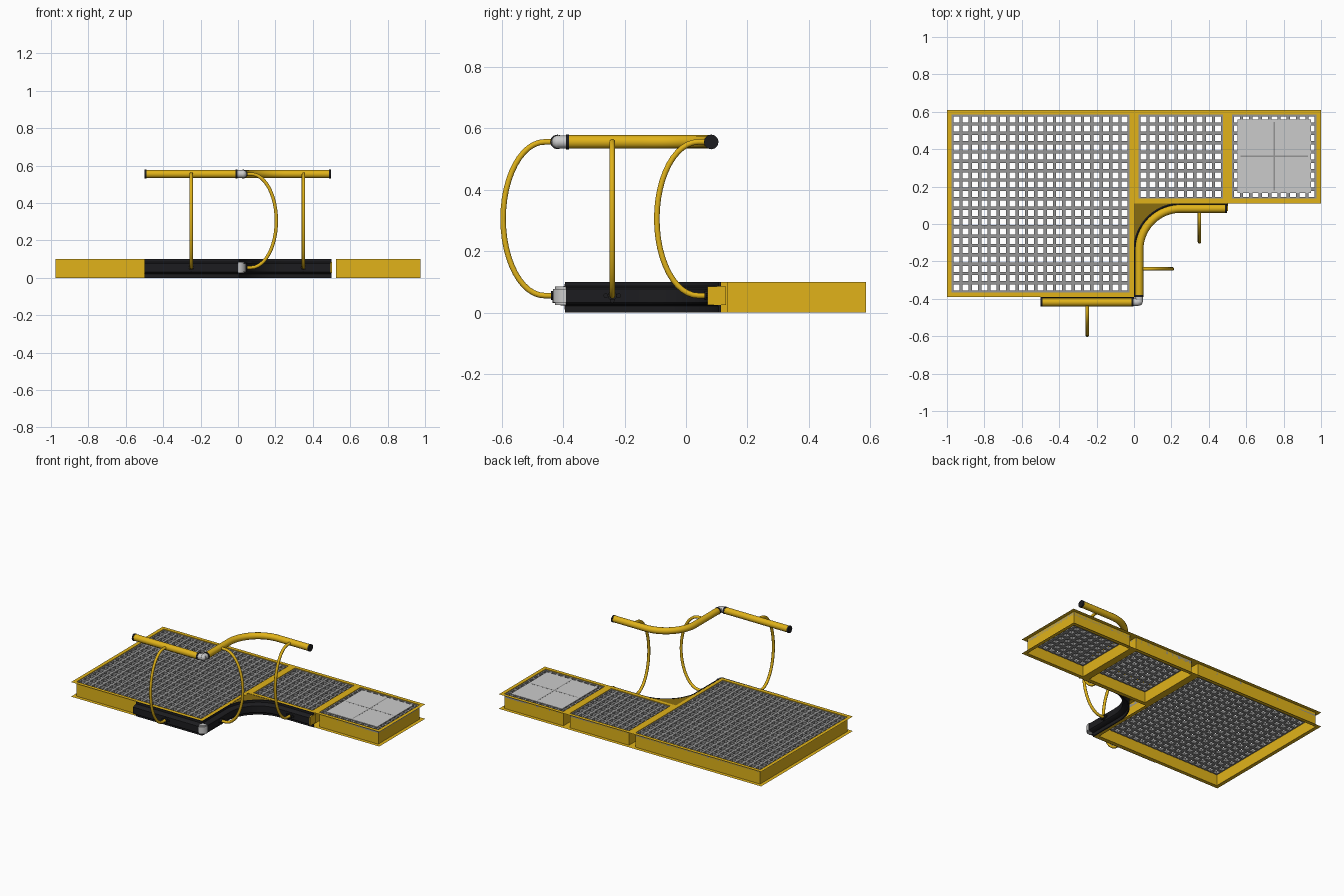
import bpy, bmesh
from math import sin, cos, pi, radians
from mathutils import Vector

if "Cube" in bpy.data.objects:
    bpy.data.objects.remove(bpy.data.objects["Cube"])


def mat(name, c):
    m = bpy.data.materials.new(name)
    m.diffuse_color = (*c, 1)
    m.use_nodes = True
    m.node_tree.nodes["Principled BSDF"].inputs["Base Color"].default_value = m.diffuse_color
    return m


YELLOW = mat("yellow", (0.75, 0.45, 0.01))
SHADE = mat("dark_yellow", (0.25, 0.15, 0.005))
BLACK = mat("black", (0.012, 0.012, 0.014))
STEEL = mat("steel", (0.3, 0.3, 0.3))


def add(name, verts, faces, m=None, smooth=False, fix=True):
    me = bpy.data.meshes.new(name)
    me.from_pydata([tuple(v) for v in verts], [], faces)
    if fix:
        bm = bmesh.new()
        bm.from_mesh(me)
        bmesh.ops.recalc_face_normals(bm, faces=bm.faces)
        bm.to_mesh(me)
        bm.free()
    if m:
        me.materials.append(m)
    o = bpy.data.objects.new(name, me)
    bpy.context.collection.objects.link(o)
    if smooth:
        bpy.ops.object.select_all(action='DESELECT')
        o.select_set(True)
        bpy.context.view_layer.objects.active = o
        bpy.ops.object.shade_smooth_by_angle(angle=radians(40))
    return o


BOX = [(0, 2, 3, 1), (4, 5, 7, 6), (0, 1, 5, 4), (2, 6, 7, 3), (0, 4, 6, 2), (1, 3, 7, 5)]


def boxes(name, items, m=None):
    """Each item is (x0, x1, y0, y1, z0, z1)."""
    vs, fs = [], []
    for b in items:
        n = len(vs)
        vs += [(x, y, z) for x in b[0:2] for y in b[2:4] for z in b[4:6]]
        fs += [tuple(n + i for i in f) for f in BOX]
    return add(name, vs, fs, m)


def sweep(name, path, profile, m, smooth=False):
    """Sweep a closed (outward, z) profile along a flat path; outward is its right side."""
    vs, fs, k = [], [], len(profile)
    for i, p in enumerate(path):
        a, b = path[max(i - 1, 0)], path[min(i + 1, len(path) - 1)]
        d = (b - a).normalized()
        vs += [(p.x + d.y * o, p.y - d.x * o, z) for o, z in profile]
    for i in range(len(path) - 1):
        for j in range(k):
            a, b = i * k + j, i * k + (j + 1) % k
            fs.append((a, b, b + k, a + k))
    fs += [tuple(range(k)), tuple(range(len(vs) - k, len(vs)))]
    return add(name, vs, fs, m, smooth)


def tube(name, pts, r, m, res=4):
    cu = bpy.data.curves.new(name, 'CURVE')
    cu.dimensions = '3D'
    cu.bevel_depth, cu.bevel_resolution, cu.use_fill_caps = r, res, True
    s = cu.splines.new('POLY')
    s.points.add(len(pts) - 1)
    for q, p in zip(s.points, pts):
        q.co = (*p, 1)
    cu.materials.append(m)
    o = bpy.data.objects.new(name, cu)
    bpy.context.collection.objects.link(o)
    bpy.ops.object.select_all(action='DESELECT')
    o.select_set(True)
    bpy.context.view_layer.objects.active = o
    bpy.ops.object.convert(target='MESH')
    bpy.ops.object.shade_smooth_by_angle(angle=radians(45))


# Platform tiles: outward-facing channel frame and open grating
W, H, BAR = 0.025, 0.1, 0.009


def tile(name, x0, x1, y0, y1):
    def rect(i, z):
        return [(x0 + i, y0 + i, z), (x1 - i, y0 + i, z), (x1 - i, y1 - i, z), (x0 + i, y1 - i, z)]
    vs = rect(0, 0) + rect(W, 0) + rect(W, H) + rect(0, H)
    fs = [(r + i, r + (i + 1) % 4, r + 4 + (i + 1) % 4, r + 4 + i)
          for r in (0, 4, 8) for i in range(4)]
    add(name + "_frame", vs, fs, YELLOW, fix=False)
    a, b, c, d = x0 + W, x1 - W, y0 + W, y1 - W
    nx, ny = round((b - a) / 0.05), round((d - c) / 0.05)
    bars = []
    for i in range(nx + 1):
        x = a + (b - a) * i / nx
        bars.append((max(a, x - BAR), min(b, x + BAR), c, d, 0.075, 0.096))
    for j in range(ny + 1):
        y = c + (d - c) * j / ny
        bars.append((a, b, max(c, y - BAR), min(d, y + BAR), 0.076, 0.095))
    boxes(name + "_grating", bars, STEEL)


tile("large_platform", -1, 0, -0.39, 0.61)
tile("middle_platform", 0, 0.5, 0.11, 0.61)
tile("end_platform", 0.5, 1, 0.11, 0.61)

# Cover plate with a cross groove on the end tile
boxes("cover_plate", [(0.553, 0.945, 0.165, 0.56, 0.094, 0.0995)])
boxes("cover_cross", [(0.746, 0.754, 0.18, 0.545, 0.095, 0.1),
                      (0.57, 0.93, 0.359, 0.367, 0.095, 0.1)], STEEL)

# Edge paths: straight front edge, and the side edge that curves into the inner corner
R, C = 0.25, Vector((0.25, -0.14))


def side_path(off, start, end):
    arc = [C + (R - off) * Vector((-cos(t), sin(t)))
           for t in (pi / 2 * i / 20 for i in range(21))]
    return [Vector((off, start))] + arc + [Vector((end, 0.11 - off))]


front_edge = [Vector((-0.5, -0.39)), Vector((0, -0.39))]
side_edge = side_path(0, -0.39, 0.5)

# Black bumper rails: backing plate with a raised strip
prof = [(-0.004, 0), (0.004, 0), (0.005, 0.022), (0.03, 0.025), (0.038, 0.032),
        (0.038, 0.076), (0.03, 0.083), (0.005, 0.086), (0.004, 0.1), (-0.004, 0.1)]
sweep("front_bumper", front_edge, prof, BLACK, True)
sweep("side_bumper", side_edge, prof, BLACK, True)
boxes("bumper_end_plate", [(0.495, 0.503, 0.07, 0.13, 0.025, 0.085)], YELLOW)

# Gusset filling the curved inner corner
gus = [(p.x, p.y, 0.099) for p in side_edge[1:-1]] + [(0, 0.11, 0.099)]
n = len(gus) - 1
add("corner_gusset", gus, [(n, i + 1, i) for i in range(n - 1)], SHADE, fix=False)


# Rounded bumper corner in stacked steps
def quarter(name, r, z0, z1):
    pts = [(0, -0.39)] + [(r * cos(t), -0.39 - r * sin(t)) for t in (pi / 2 * i / 8 for i in range(9))]
    k = len(pts)
    vs = [(x, y, z) for z in (z0, z1) for x, y in pts]
    fs = [tuple(range(k)), tuple(range(k, 2 * k))]
    fs += [(i, (i + 1) % k, k + (i + 1) % k, k + i) for i in range(k)]
    add(name, vs, fs, None, True)


quarter("bumper_corner", 0.042, 0.032, 0.077)
quarter("bumper_corner_core", 0.036, 0.025, 0.084)

# Handrails, black end rings and elbow
Z, PR, OFF = 0.555, 0.022, 0.028
YF = -0.39 - OFF
tube("front_handrail", [(-0.5, YF, Z), (-0.005, YF, Z)], PR, YELLOW)
tube("side_handrail", [(p.x, p.y, Z) for p in side_path(OFF, -0.385, 0.495)], PR, YELLOW)
YS = 0.11 - OFF
for i, (a, b) in enumerate([((-0.501, YF), (-0.49, YF)), ((-0.013, YF), (-0.002, YF)),
                            ((OFF, -0.391), (OFF, -0.38)), ((0.487, YS), (0.498, YS))]):
    tube(f"rail_ring_{i}", [(*a, Z), (*b, Z)], PR + 0.002, BLACK)
bpy.ops.mesh.primitive_uv_sphere_add(segments=16, ring_count=10, radius=PR,
                                     location=(OFF - 0.003, YF + 0.003, Z))
bpy.context.object.name = "rail_elbow"
bpy.ops.object.shade_smooth_by_angle(angle=radians(40))
GREY = mat("light_grey", (0.8, 0.8, 0.8))
tube("elbow_arm_front", [(-0.005, YF, Z), (OFF - 0.003, YF, Z)], PR - 0.001, GREY)
tube("elbow_arm_side", [(OFF, YF, Z), (OFF, -0.388, Z)], PR - 0.001, GREY)

# Bowed posts with bolted clamps
for name, base, out in (("front_post", (-0.25, -0.39), (0, -1)),
                        ("side_post", (0, -0.24), (1, 0)),
                        ("rear_post", (0.35, 0.11), (0, -1))):
    base, out = Vector(base), Vector(out)
    along = Vector((-out.y, out.x))

    def at(d, z, s=0):
        p = base + out * d + along * s
        return (p.x, p.y, z)
    bow = [at(0.07 + 0.135 * sin(t), 0.305 - 0.25 * cos(t)) for t in (pi * i / 24 for i in range(25))]
    tube(name, [at(0.03, 0.055)] + bow + [at(0.03, 0.555)], 0.0095, YELLOW, 3)
    tube(name + "_collar", [at(0.036, 0.055), at(0.05, 0.055)], 0.015, BLACK)
    for k, (s, dz) in enumerate(((-0.021, 0), (0.021, 0), (0, -0.016))):
        tube(f"{name}_bolt_{k}", [at(0.036, 0.055 + dz, s), at(0.045, 0.055 + dz, s)], 0.008, BLACK, 2)
